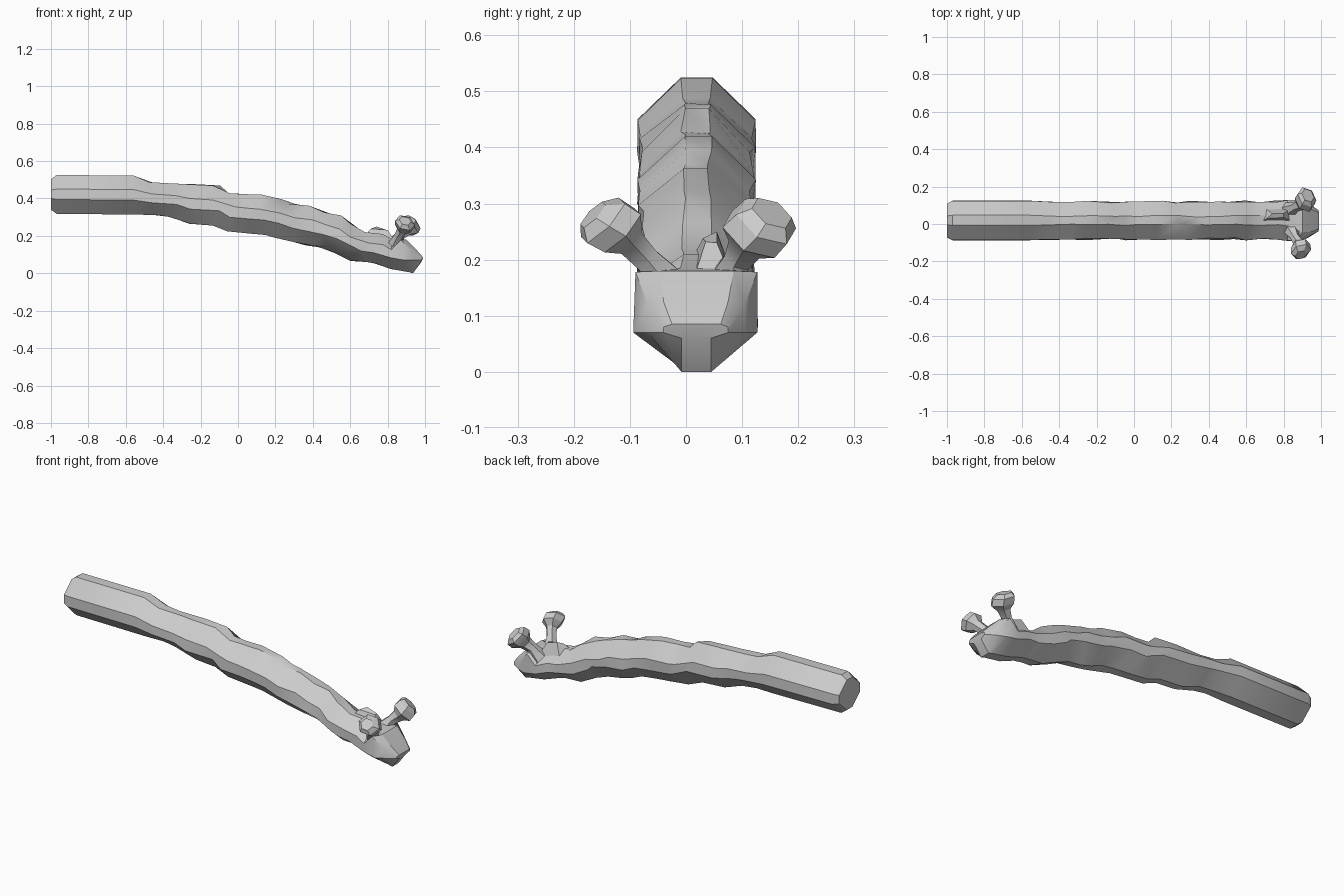
import bpy, bmesh, math, random
from mathutils import Vector

if "Cube" in bpy.data.objects:
    bpy.data.objects.remove(bpy.data.objects["Cube"])

random.seed(4)


def loft(name, rings, angle=30):
    """Skin a list of equal-length vertex rings and cap both ends."""
    bm = bmesh.new()
    rows = [[bm.verts.new(p) for p in r] for r in rings]
    n = len(rows[0])
    for a, b in zip(rows, rows[1:]):
        for i in range(n):
            j = (i + 1) % n
            bm.faces.new((a[i], a[j], b[j], b[i]))
    bm.faces.new(rows[0][::-1])
    bm.faces.new(rows[-1])
    bmesh.ops.recalc_face_normals(bm, faces=bm.faces)
    me = bpy.data.meshes.new(name)
    bm.to_mesh(me)
    bm.free()
    ob = bpy.data.objects.new(name, me)
    bpy.context.collection.objects.link(ob)
    bpy.ops.object.select_all(action='DESELECT')
    bpy.context.view_layer.objects.active = ob
    ob.select_set(True)
    bpy.ops.object.shade_smooth_by_angle(angle=math.radians(angle))
    return ob


# Eight-sided cross-section: y offset and height fraction
SECTION = [(-.028, 1), (.028, 1), (.105, .64), (.106, .37),
           (.028, 0), (-.028, 0), (-.106, .37), (-.105, .64)]
CY = 0.019


def body_ring(x, top, bottom, width=1, wobble=0):
    ring = []
    for y, h in SECTION:
        dx = random.uniform(-wobble, wobble)
        dy = random.uniform(-wobble, 0) * .3 * (1 if y > 0 else -1)
        ring.append((x + dx, CY + y * width + dy, bottom + h * (top - bottom)))
    return ring


# Long drooping body: x, top, bottom, width
smooth_part = [(-1, .503, .34, .86), (-.97, .525, .318, 1), (-.56, .523, .314, 1)]
lumpy_part = [(-.45, .487, .312, 1), (-.35, .479, .303, .97), (-.25, .476, .265, 1),
              (-.11, .469, .255, .97), (-.03, .428, .224, 1.01), (.04, .424, .212, .98),
              (.13, .42, .205, 1.01), (.21, .395, .193, .97), (.28, .371, .166, 1.01),
              (.38, .362, .15, .97), (.46, .325, .138, 1), (.53, .309, .11, .95),
              (.61, .266, .066, 1.02), (.68, .22, .06, .98), (.75, .21, .052, 1)]
rings = [body_ring(*s) for s in smooth_part]
rings += [body_ring(*s, wobble=.028) for s in lumpy_part]
# Blunt head, with a sloping brow and a tucked chin
rings.append(body_ring(.82, .185, .022, 1.03))
head = [(.90, -.045, .18), (.90, .085, .18), (.87, .127, .178), (.89, .127, .07),
        (.915, .045, .006), (.915, -.008, .006), (.89, -.094, .07), (.87, -.09, .178)]
nose = [(.955, -.04, .125), (.955, .075, .125), (.93, .105, .12), (.94, .105, .07),
        (.935, .045, 0), (.935, -.008, 0), (.94, -.068, .07), (.93, -.068, .12)]
tip = [(.99, -.025, .085), (.99, .062, .085), (.985, .075, .08), (.985, .075, .07),
       (.98, .045, .06), (.98, -.008, .06), (.985, -.04, .07), (.985, -.04, .08)]
rings += [head, nose, tip]
loft("body", rings)


def eye_stalk(name, path):
    """Six-sided stalk that swells into a faceted ball: (centre, radius) list."""
    pts = [Vector(p) for p, r in path]
    axis = (pts[-1] - pts[0]).normalized()
    u = axis.cross(Vector((1, 0, 0))).normalized()
    v = axis.cross(u)
    out = []
    for p, (c, r) in zip(pts, path):
        ring = []
        for k in range(6):
            a = math.tau * (k + .5) / 6
            ring.append(p + r * (math.cos(a) * u + math.sin(a) * v))
        out.append(ring)
    return loft(name, out, 28)


eye_stalk("left_eye_stalk", [((.84, -.035, .155), .04), ((.86, -.07, .2), .026),
                             ((.88, -.10, .232), .03), ((.89, -.118, .252), .054),
                             ((.893, -.148, .27), .056), ((.893, -.166, .28), .032)])
eye_stalk("right_eye_stalk", [((.83, .075, .15), .045), ((.865, .093, .2), .028),
                              ((.895, .108, .226), .036), ((.912, .12, .245), .062),
                              ((.925, .143, .268), .06), ((.93, .153, .283), .04)])

# Small pointed bump on the back of the head
loft("neck_bump", [[(.66, .0, .18), (.84, .015, .17), (.83, .08, .17), (.70, .085, .17)],
                   [(.71, .03, .238), (.80, .035, .232), (.80, .055, .23), (.74, .055, .25)]])
